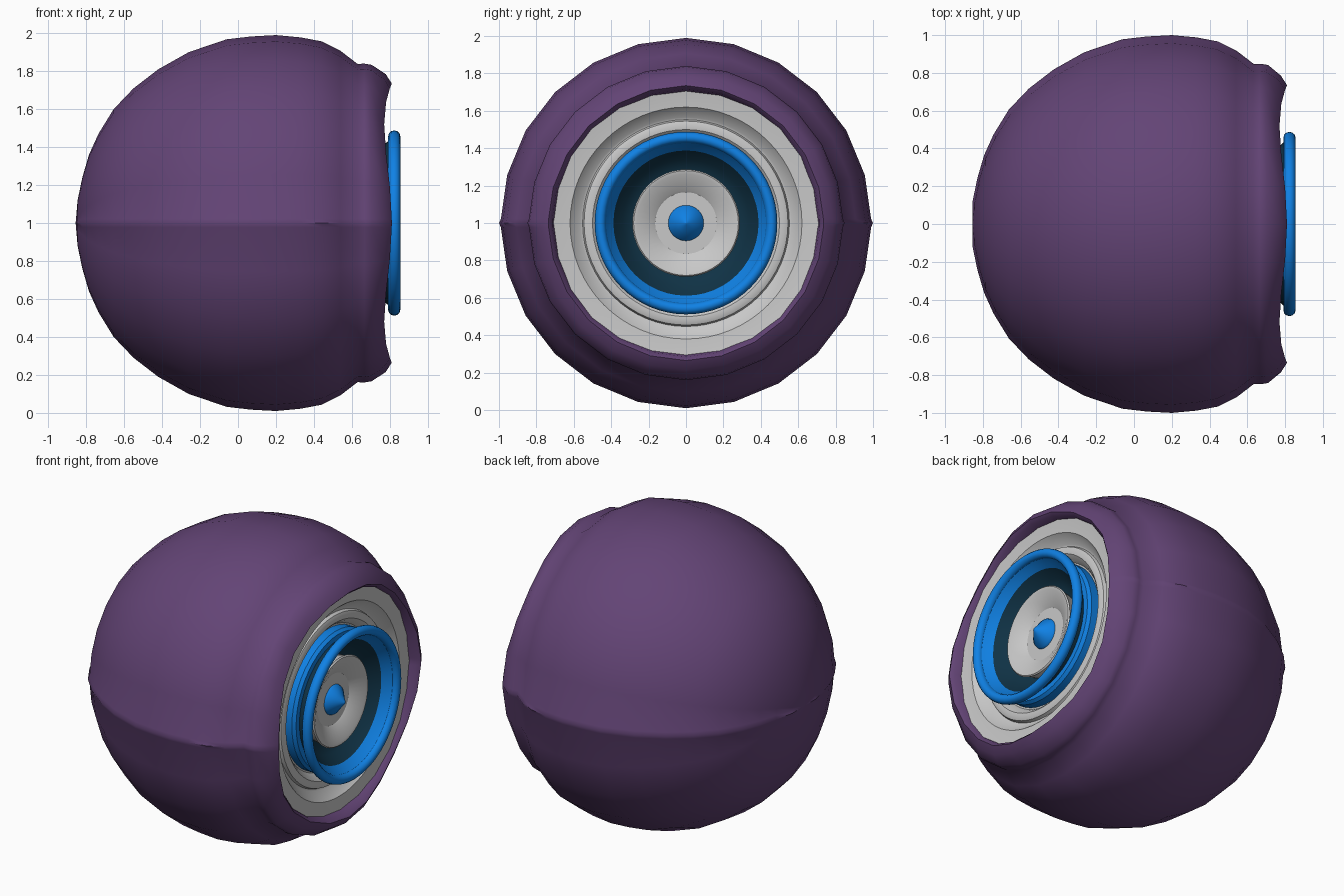
import bpy, math
from mathutils import Vector

if "Cube" in bpy.data.objects:
    bpy.data.objects.remove(bpy.data.objects["Cube"])

CENTRE = Vector((0.1, 0, 1))


def material(name, rgb):
    m = bpy.data.materials.new(name)
    m.diffuse_color = (*rgb, 1)
    m.use_nodes = True
    m.node_tree.nodes["Principled BSDF"].inputs["Base Color"].default_value = m.diffuse_color
    return m


PURPLE = material("purple", (0.125, 0.058, 0.18))
GREY = material("light grey", (0.58, 0.58, 0.58))
BLUE = material("bright blue", (0.005, 0.22, 0.78))
NAVY = material("dark navy", (0.005, 0.032, 0.06))


def finish(name, verts, faces, mats, face_mats=None, angle=35):
    me = bpy.data.meshes.new(name)
    me.from_pydata(verts, [], faces)
    for m in mats:
        me.materials.append(m)
    if face_mats:
        me.polygons.foreach_set("material_index", face_mats)
    ob = bpy.data.objects.new(name, me)
    bpy.context.collection.objects.link(ob)
    bpy.ops.object.select_all(action='DESELECT')
    ob.select_set(True)
    bpy.context.view_layer.objects.active = ob
    bpy.ops.object.shade_smooth_by_angle(angle=math.radians(angle))
    return ob


def strip_faces(rings, n):
    return [(i * n + j, i * n + (j + 1) % n, (i + 1) * n + (j + 1) % n, (i + 1) * n + j)
            for i in range(rings - 1) for j in range(n)]


def lathe(name, profile, mat, n=48, second=None, is_second=None):
    """Revolve (x, radius) points, given from back to front on the outside, around the x axis."""
    verts = []
    for x, r in profile:
        for j in range(n):
            a = math.tau * j / n
            verts.append((x, r * math.cos(a), 1 + r * math.sin(a)))
    faces = strip_faces(len(profile), n)
    faces = [f[::-1] for f in faces]
    idx = None
    if second:
        idx = [int(is_second(f // n)) for f in range(len(faces))]
    return finish(name, verts, [f[::-1] for f in faces], [mat] + ([second] if second else []), idx)


# Outer shell: ball with a raised seam on both sides and a wavy collar
shell = [(-0.855, 0.004), (-0.845, 0.12), (-0.82, 0.24), (-0.785, 0.36), (-0.735, 0.47),
         (-0.655, 0.60), (-0.55, 0.71), (-0.42, 0.81), (-0.26, 0.90), (-0.06, 0.968),
         (0.07, 0.983), (0.20, 0.99), (0.33, 0.978), (0.44, 0.957), (0.54, 0.907),
         (0.63, 0.838), (0.665, 0.84), (0.70, 0.833), (0.76, 0.785), (0.79, 0.735),
         (0.77, 0.715), (0.71, 0.70)]
SEGS = 24
verts = []
for x, r in shell:
    w = min(0.022 / r, 0.12)
    angles = []
    for j in range(SEGS):
        a = math.tau * j / SEGS
        angles += [(a - w, 0), (a, 1), (a + w, 0)] if j % (SEGS // 2) == 0 else [(a, 0)]
    wave = max(0, min(1, (x - 0.68) / 0.09))
    for a, seam in angles:
        p = Vector((x + wave * 0.02 * math.cos(4 * a), r * math.cos(a), 1 + r * math.sin(a)))
        if seam and 0.1 < r and x < 0.72:
            p = CENTRE + (p - CENTRE) * 1.01
            p.x = max(p.x, -0.855)
        verts.append(p)
n = SEGS + 4
finish("outer_shell", verts, strip_faces(len(shell), n) + [tuple(range(n))[::-1]], [PURPLE], angle=50)

# Grey stepped dish inside the collar
lathe("stepped_dish", [(0.70, 0.735), (0.745, 0.722), (0.738, 0.67), (0.735, 0.62), (0.675, 0.565),
                       (0.672, 0.553), (0.692, 0.545), (0.70, 0.525), (0.698, 0.50),
                       (0.68, 0.48), (0.65, 0.46), (0.64, 0.30)], GREY, 64)

# Blue flange behind the front ring, with a dark neck joining them
lathe("rear_flange", [(0.64, 0.45), (0.705, 0.45), (0.725, 0.435), (0.725, 0.395)], BLUE)
lathe("neck", [(0.70, 0.40), (0.755, 0.40), (0.80, 0.44)], NAVY)

# Rounded front ring
ring = [(0.823 + 0.032 * math.cos(t), 0.458 + 0.030 * math.sin(t))
        for t in (math.pi - math.tau * k / 12 for k in range(13))]
lathe("front_ring", ring, BLUE, 64)

# Funnel: blue mouth running into a dark well
lathe("funnel", [(0.825, 0.432), (0.79, 0.41), (0.765, 0.388), (0.70, 0.34), (0.665, 0.28),
                 (0.66, 0.20)], BLUE, 48, NAVY, lambda s: s > 1)

# Grey cup and its blue pointed centre
lathe("inner_cup", [(0.65, 0.265), (0.725, 0.28), (0.737, 0.287), (0.745, 0.28), (0.742, 0.262),
                    (0.695, 0.175), (0.688, 0.165), (0.688, 0.02)], GREY)
lathe("centre_tip", [(0.68, 0.08), (0.69, 0.095), (0.705, 0.09), (0.74, 0.045), (0.77, 0.012),
                     (0.774, 0.001)], BLUE, 32)
